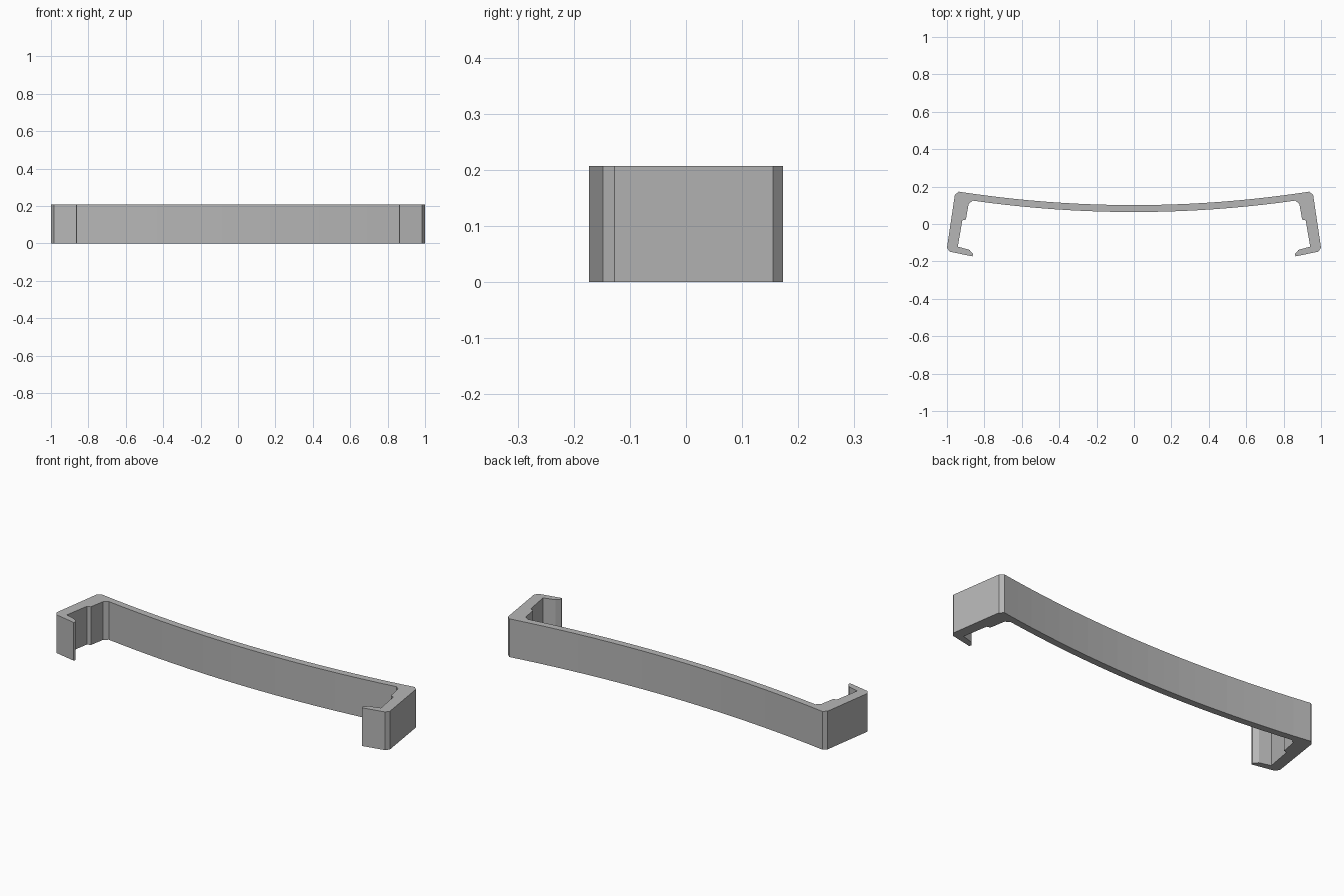
import bpy
import bmesh
from mathutils import Vector

cube = bpy.data.objects.get("Cube")
if cube:
    bpy.data.objects.remove(cube, do_unlink=True)

HEIGHT = 0.207
SEGMENTS = 10  # facets per half of the bowed bar


def bow(x_end, y_mid, y_end):
    """Points of a shallow bow from the middle out to x_end."""
    steps = [i / SEGMENTS for i in range(SEGMENTS + 1)]
    return [(x_end * t, y_mid + (y_end - y_mid) * t * t) for t in steps]


# Half outline: back of the bar, side arm, hooked lip, stepped inside, front of the bar
outer = bow(0.938, 0.101, 0.173)
arm = [(0.958, 0.155), (1.0, -0.127), (0.985, -0.148)]
lip = [(0.864, -0.173), (0.86, -0.161), (0.88, -0.138), (0.942, -0.121)]
step = [(0.918, 0.019), (0.899, 0.024), (0.884, 0.108)]
inner = bow(0.862, 0.064, 0.125)
half = outer + arm + lip + step + inner[::-1]

# Mirror the half outline into a closed profile
profile = half + [(-x, y) for x, y in half[-2:0:-1]]

# Extrude the profile upward
bm = bmesh.new()
base = bm.faces.new([bm.verts.new((x, y, 0)) for x, y in profile])
top = bmesh.ops.extrude_face_region(bm, geom=[base], use_keep_orig=True)
verts = [g for g in top["geom"] if isinstance(g, bmesh.types.BMVert)]
bmesh.ops.translate(bm, verts=verts, vec=Vector((0, 0, HEIGHT)))
bmesh.ops.recalc_face_normals(bm, faces=bm.faces)

mesh = bpy.data.meshes.new("clip_bracket")
bm.to_mesh(mesh)
bm.free()
bracket = bpy.data.objects.new("clip_bracket", mesh)
bpy.context.collection.objects.link(bracket)

# Plain grey material
grey = bpy.data.materials.new("light_grey")
grey.use_nodes = True
color = (0.47, 0.47, 0.47, 1)
grey.diffuse_color = color
grey.node_tree.nodes["Principled BSDF"].inputs["Base Color"].default_value = color
mesh.materials.append(grey)
